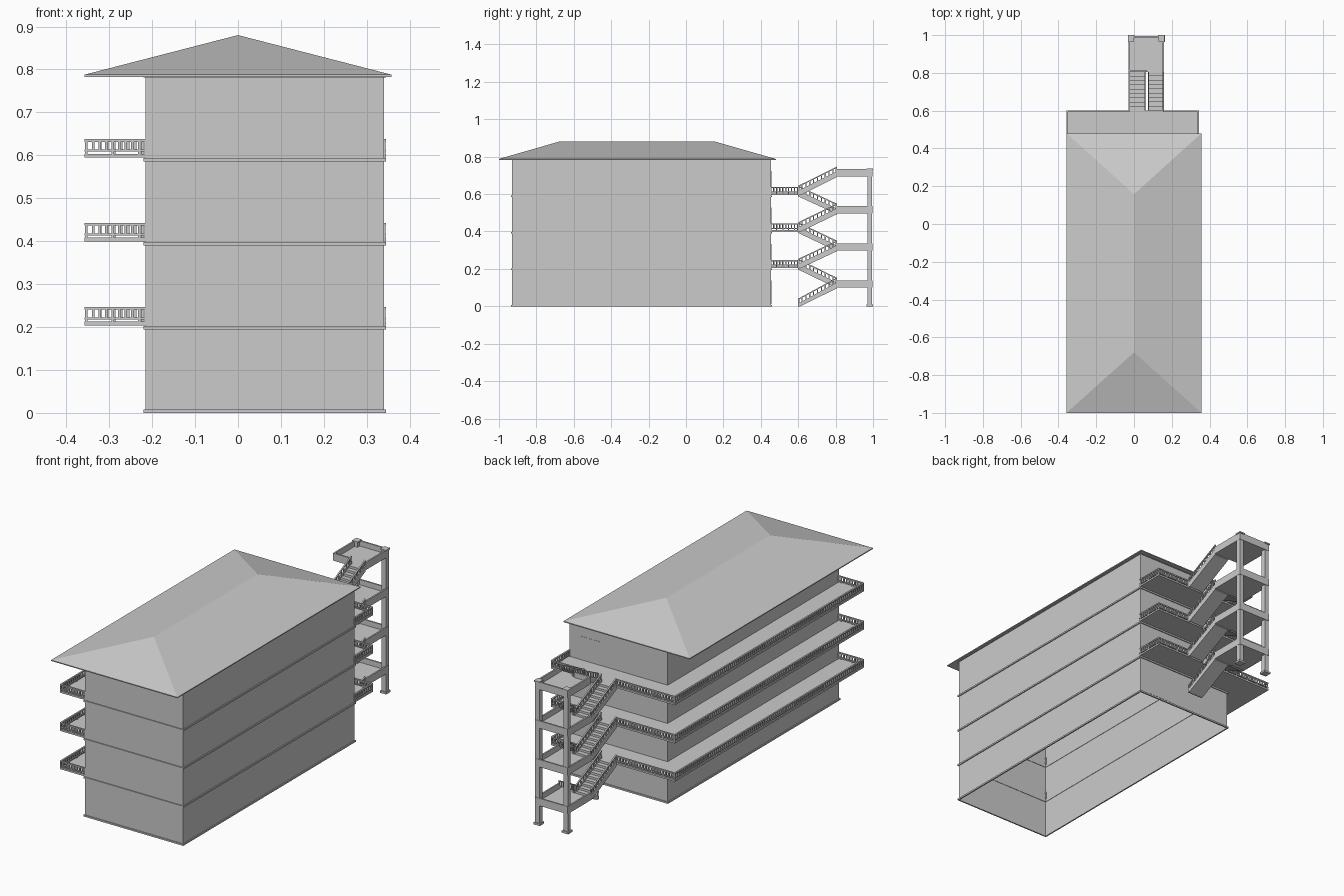
import bpy, bmesh, math
from mathutils import Vector

if "Cube" in bpy.data.objects:
    bpy.data.objects.remove(bpy.data.objects["Cube"])

X0, X1, Y0, Y1 = -0.215, 0.34, -0.93, 0.455   # building walls
BX, BY = -0.357, 0.60                         # balcony outer edges
STOREY = 0.1955
SX0, SX1, SM = -0.028, 0.158, 0.065           # stair tower width and middle


class Part:
    """Collects simple solids into one named object."""
    def __init__(self, name):
        self.name, self.bm = name, bmesh.new()

    def prism(self, pts, offset):
        a = [self.bm.verts.new(p) for p in pts]
        b = [self.bm.verts.new(Vector(p) + Vector(offset)) for p in pts]
        self.bm.faces.new(a)
        self.bm.faces.new(b[::-1])
        for i in range(len(a)):
            j = (i + 1) % len(a)
            self.bm.faces.new((a[j], a[i], b[i], b[j]))

    def box(self, x0, x1, y0, y1, z0, z1):
        self.prism([(x0, y0, z0), (x1, y0, z0), (x1, y1, z0), (x0, y1, z0)], (0, 0, z1 - z0))

    def side(self, yz, x0, x1):
        self.prism([(x0, y, z) for y, z in yz], (x1 - x0, 0, 0))

    def done(self):
        bmesh.ops.recalc_face_normals(self.bm, faces=self.bm.faces)
        me = bpy.data.meshes.new(self.name)
        self.bm.to_mesh(me)
        self.bm.free()
        ob = bpy.data.objects.new(self.name, me)
        bpy.context.collection.objects.link(ob)
        return ob


# Hollow walls, open underneath
walls = Part("building_walls")
c = [(X0, Y0), (X1, Y0), (X1, Y1), (X0, Y1)]
for k in range(4):
    (ax, ay), (bx, by) = c[k], c[(k + 1) % 4]
    for f in range(4):
        z0, z1 = f * STOREY, (f + 1) * STOREY
        walls.bm.faces.new([walls.bm.verts.new(p) for p in
                            ((ax, ay, z0), (bx, by, z0), (bx, by, z1), (ax, ay, z1))])
bmesh.ops.remove_doubles(walls.bm, verts=walls.bm.verts, dist=1e-5)
walls.done()

# Trim bands at every floor line
bands = Part("floor_bands")
t = 0.005
for f in range(5):
    z0 = f * STOREY if f == 0 else f * STOREY - 0.001
    z1 = z0 + (0.005 if f == 4 else 0.008)
    bands.box(X0 - t, X0 + 0.002, Y0 - t, Y1 + t, z0, z1)
    bands.box(X1 - 0.002, X1 + t, Y0 - t, Y1 + t, z0, z1)
    bands.box(X0, X1, Y0 - t, Y0 + 0.002, z0, z1)
    bands.box(X0, X1, Y1 - 0.002, Y1 + t, z0, z1)
bands.done()

# Door panels on the back wall
doors = Part("back_doors")
for f in range(4):
    z = f * STOREY + 0.012
    doors.box(0.15, 0.29, Y1 - 0.001, Y1 + 0.001, z, z + 0.125)
doors.done()

# Hipped roof with a thin eave
roof = Part("hip_roof")
ex, ey0, ey1, ez = 0.357, -1.0, 0.48, 0.788
roof.box(-ex, ex, ey0, ey1, 0.783, ez)
v = [roof.bm.verts.new(p) for p in
     ((-ex, ey0, ez), (ex, ey0, ez), (ex, ey1, ez), (-ex, ey1, ez), (0, -0.68, 0.88), (0, 0.158, 0.88))]
for f in ((0, 1, 4), (1, 2, 5, 4), (2, 3, 5), (3, 0, 4, 5)):
    roof.bm.faces.new([v[i] for i in f])
roof.done()


def rail_run(part, a, b, z):
    """Straight balustrade along x or y."""
    (ax, ay), (bx, by) = a, b
    w = 0.004
    lx, hx, ly, hy = min(ax, bx), max(ax, bx), min(ay, by), max(ay, by)
    part.box(lx - w, hx + w, ly - w, hy + w, z + 0.037, z + 0.043)
    part.box(lx - w, hx + w, ly - w, hy + w, z + 0.014, z + 0.019)
    length = (hx - lx) + (hy - ly)
    n = max(2, round(length / 0.016))
    for i in range(n + 1):
        x, y = lx + (hx - lx) * i / n, ly + (hy - ly) * i / n
        low = z + 0.006 if i % 4 == 0 or i == n else z + 0.018
        part.box(x - 0.003, x + 0.003, y - 0.003, y + 0.003, low, z + 0.038)


# L-shaped balconies along the left side and the back
slabs, rails = Part("balcony_slabs"), Part("balcony_railings")
w = 0.004
for f in (1, 2, 3):
    z = f * STOREY + 0.008
    slabs.prism([(BX, Y0, z), (X0, Y0, z), (X0, Y1, z), (X1 + t, Y1, z),
                 (X1 + t, BY, z), (BX, BY, z)], (0, 0, 0.009))
    xl, xr, yf, yb = BX + w, X1 + t - w, Y0 + w, BY - w
    for a, b in (((X0, yf), (xl, yf)), ((xl, yf), (xl, yb)), ((xl, yb), (SX0, yb)),
                 ((SX1, yb), (xr, yb)), ((xr, yb), (xr, Y1))):
        rail_run(rails, a, b, z)
slabs.done()
rails.done()


def flight(steps, rail, x0, x1, ya, za, yb, zb, n=9):
    """Stair flight rising from (ya, za) to (yb, zb), with a balustrade each side."""
    dy, dz = (yb - ya) / n, (zb - za) / n
    pts = [(ya, za)]
    for i in range(n):
        pts += [(ya + dy * i, za + dz * (i + 1)), (ya + dy * (i + 1), za + dz * (i + 1))]
    pts += [(yb, zb - 0.016), (ya + dy * 0.5, max(za - 0.010, 0))]
    steps.side(pts, x0, x1)
    for x in (x0, x1 - 0.007):
        for lo, hi in ((-0.012, 0.015), (0.034, 0.041)):
            rail.side([(ya, max(za + lo, 0)), (yb, zb + lo), (yb, zb + hi), (ya, za + hi)], x, x + 0.007)
        for i in range(11):
            y, z = ya + (yb - ya) * i / 10, za + (zb - za) * i / 10
            y = min(max(y, 0.603), 0.803)
            rail.box(x + 0.001, x + 0.006, y - 0.003, y + 0.003, z + 0.01, z + 0.037)


# Stair flights and parapeted landings
steps, srail, land = Part("stair_flights"), Part("stair_railings"), Part("stair_landings")
YL, YE, p = 0.806, 0.996, 0.008
for k in range(4):
    zl = 0.112 + k * 0.198
    zf = 0 if k == 0 else k * STOREY + 0.017
    flight(steps, srail, SM + 0.008, SX1, 0.60, zf, YL, zl)
    if k < 3:
        flight(steps, srail, SX0, SM - 0.002, YL, zl, 0.60, (k + 1) * STOREY + 0.017)
    land.box(SX0, SX1, YL, YE, zl - 0.011, zl)
    for x in (SX0, SX1 - p):
        land.box(x, x + p, YL, YE, zl - 0.011, zl + 0.027)
    land.box(SX0, SX1, YE - p, YE, zl - 0.011, zl + 0.027)
land.box(SX0, SM, YL, YL + p, zl, zl + 0.027)
for ob in (steps, srail, land):
    ob.done()

# Two columns with footings, capped at each landing
cols = Part("stair_columns")
for x in (SX0 + 0.013, SX1 - 0.013):
    cols.box(x - 0.012, x + 0.012, 0.970, 0.994, 0, 0.733)
    cols.box(x - 0.018, x + 0.018, 0.964, 1.0, 0, 0.010)
    cols.box(x - 0.016, x + 0.016, 0.966, 1.0, 0.729, 0.736)
cols.done()
